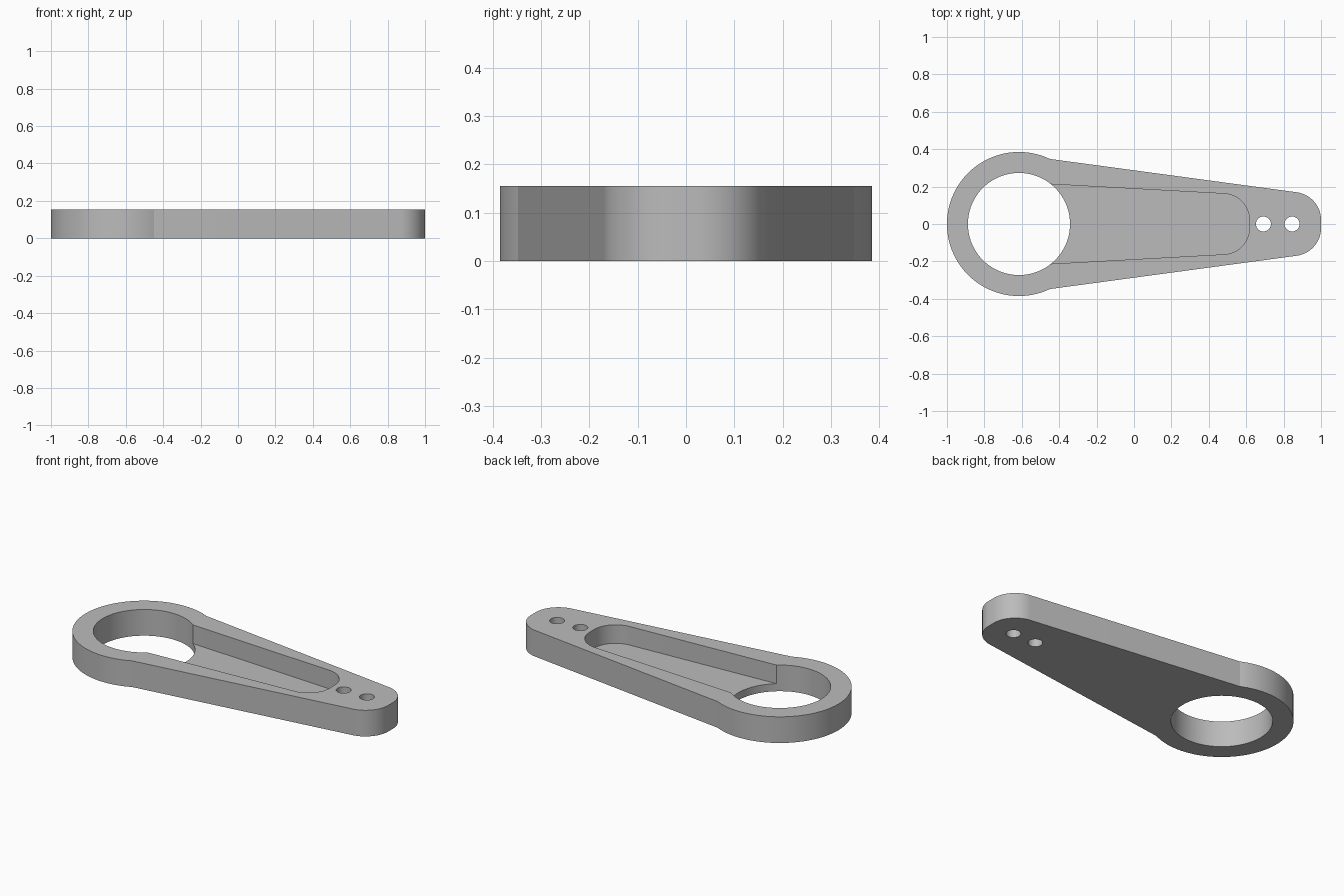
import bpy
import bmesh
from math import sin, cos, tan, atan, pi, sqrt, radians

old = bpy.data.objects.get("Cube")
if old:
    bpy.data.objects.remove(old)

HEIGHT = 0.155
FLOOR = 0.045          # pocket floor height
RING_X = -0.615        # centre of the big ring
RING_R, BORE_R = 0.385, 0.273

grey = bpy.data.materials.new("plain grey")
grey.use_nodes = True
colour = (0.5, 0.5, 0.5, 1)
grey.diffuse_color = colour
grey.node_tree.nodes["Principled BSDF"].inputs["Base Color"].default_value = colour


def arc(cx, cy, r, start, end, steps):
    return [(cx + r * cos(start + (end - start) * i / steps),
             cy + r * sin(start + (end - start) * i / steps)) for i in range(steps + 1)]


def rounded_end(end_x, r, cy, slope):
    """Two filleted corners at the +x end, tangent to the tapering sides."""
    lean = pi / 2 - atan(slope)
    cx = end_x - r
    return arc(cx, -cy, r, -lean, 0, 20) + arc(cx, cy, r, 0, lean, 20)


def prism(name, outline, z0, z1):
    """Extrude a counter-clockwise outline from z0 to z1."""
    bm = bmesh.new()
    base = bm.faces.new([bm.verts.new((x, y, z0)) for x, y in outline])
    ext = bmesh.ops.extrude_face_region(bm, geom=[base])
    top = [v for v in ext["geom"] if isinstance(v, bmesh.types.BMVert)]
    bmesh.ops.translate(bm, verts=top, vec=(0, 0, z1 - z0))
    bmesh.ops.recalc_face_normals(bm, faces=bm.faces)
    mesh = bpy.data.meshes.new(name)
    bm.to_mesh(mesh)
    bm.free()
    mesh.materials.append(grey)
    obj = bpy.data.objects.new(name, mesh)
    bpy.context.collection.objects.link(obj)
    return obj


# Lever body: ring joined to a tapering arm with a rounded tip
join = atan(sqrt(RING_R ** 2 - 0.165 ** 2) / 0.165)
outline = arc(RING_X, 0, RING_R, join, 2 * pi - join, 96)
outline += rounded_end(1.0, 0.15, 0.021, 0.135)
lever = prism("lever_arm", outline, 0, HEIGHT)

# Pocket cutter: tapering recess that opens into the bore
slope, back = 0.055, -0.6
tip = rounded_end(0.617, 0.14, 0.022, slope)
half = tip[-1][1] + slope * (tip[-1][0] - back)
cutters = [prism("pocket_cutter", [(back, half), (back, -half)] + tip, FLOOR, HEIGHT + 0.1)]

# Through holes: large bore and two small pin holes
for name, x, r, n in (("bore_cutter", RING_X, BORE_R, 96),
                      ("inner_pin_cutter", 0.692, 0.04, 40),
                      ("outer_pin_cutter", 0.845, 0.04, 40)):
    cutters.append(prism(name, arc(x, 0, r, 0, 2 * pi, n)[:-1], -0.1, HEIGHT + 0.1))

for cutter in cutters:
    mod = lever.modifiers.new(cutter.name, "BOOLEAN")
    mod.operation = "DIFFERENCE"
    mod.solver = "EXACT"
    mod.object = cutter

# Bake the cuts, then drop the cutters
bpy.context.view_layer.update()
depsgraph = bpy.context.evaluated_depsgraph_get()
cut_mesh = bpy.data.meshes.new_from_object(lever.evaluated_get(depsgraph))
lever.modifiers.clear()
lever.data = cut_mesh
for cutter in cutters:
    bpy.data.objects.remove(cutter)

# Smooth the curved walls, keep the rims sharp
bpy.ops.object.select_all(action="DESELECT")
lever.select_set(True)
bpy.context.view_layer.objects.active = lever
bpy.ops.object.shade_smooth_by_angle(angle=radians(15))
